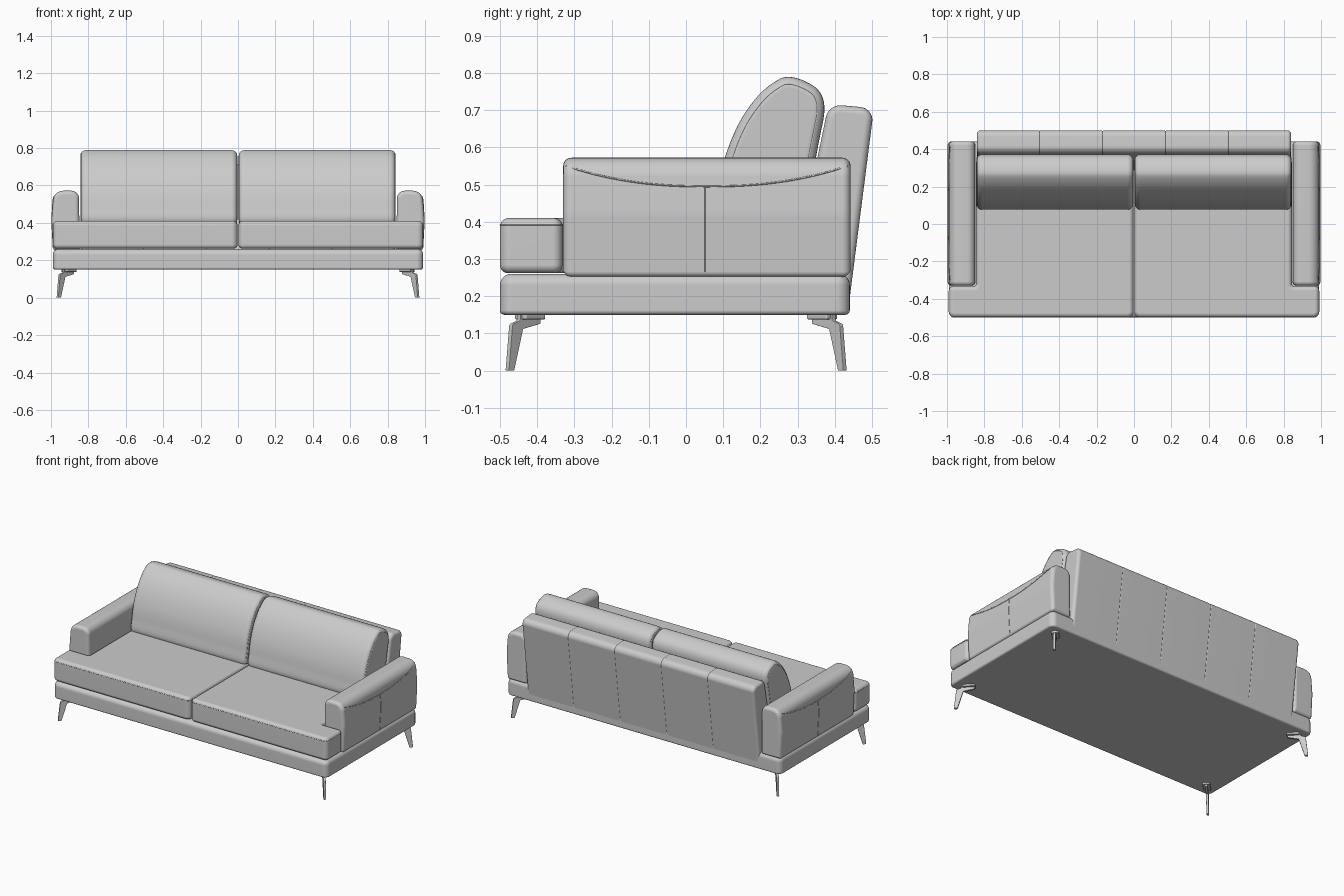
import bpy, bmesh, math
from mathutils import Vector, Matrix
from mathutils.bvhtree import BVHTree

if "Cube" in bpy.data.objects:
    bpy.data.objects.remove(bpy.data.objects["Cube"])

fabric = bpy.data.materials.new("grey")
fabric.diffuse_color = (0.6, 0.6, 0.6, 1)
fabric.use_nodes = True
fabric.node_tree.nodes["Principled BSDF"].inputs["Base Color"].default_value = fabric.diffuse_color


def round_poly(corners, seg=7):
    """Closed outline from (u, v, radius) corners."""
    out, n = [], len(corners)
    for i, (u, v, r) in enumerate(corners):
        p = Vector((u, v))
        a = (Vector(corners[i - 1][:2]) - p).normalized()
        b = (Vector(corners[(i + 1) % n][:2]) - p).normalized()
        half = a.angle(b) / 2
        t = r / math.tan(half)
        c = p + (a + b).normalized() * (r / math.sin(half))
        s, e = p + a * t - c, p + b * t - c
        sweep = s.angle(e)
        for k in range(seg + 1):
            f = k / seg
            out.append(c + (s * math.sin((1 - f) * sweep) + e * math.sin(f * sweep)) / math.sin(sweep))
    return out


def spline(pts, n=5):
    """Closed smooth outline through the points."""
    p = [Vector(q) for q in pts]
    out = []
    for i in range(len(p)):
        a, b, c, d = (p[(i + k - 1) % len(p)] for k in range(4))
        for k in range(n):
            t = k / n
            out.append(0.5 * (2 * b + (c - a) * t + (2 * a - 5 * b + 4 * c - d) * t * t
                              + (3 * b - a - 3 * c + d) * t ** 3))
    return out


def ring(profile, inset):
    """Outline moved inward by the inset."""
    n = len(profile)
    area = sum(profile[i - 1].cross(profile[i]) for i in range(n))
    sign = 1 if area > 0 else -1
    out = []
    for i, p in enumerate(profile):
        t = (profile[(i + 1) % n] - profile[i - 1]).normalized()
        out.append(p + Vector((-t.y, t.x)) * inset * sign)
    return out


PLACE = {"x": lambda p, w: (w, p.x, p.y), "y": lambda p, w: (p.x, w, p.y), "z": lambda p, w: (p.x, p.y, w)}


def finish(obj, mirror=False):
    obj.data.materials.append(fabric)
    bpy.ops.object.select_all(action='DESELECT')
    obj.select_set(True)
    bpy.context.view_layer.objects.active = obj
    bpy.ops.object.shade_smooth_by_angle(angle=math.radians(40))
    if mirror:
        obj.modifiers.new("mirror", 'MIRROR')
    obj.modifiers.new("normals", 'WEIGHTED_NORMAL').keep_sharp = True
    return obj


def prism(name, profile, axis, lo, hi, r0, r1=None, grooves=(), mirror=False, matrix=None, seg=5):
    """Extruded outline with rounded rims and optional sewn grooves."""
    r1 = r0 if r1 is None else r1
    quarter = [math.pi / 2 * k / seg for k in range(seg + 1)]
    stations = [(lo + r0 * (1 - math.cos(a)), r0 * (1 - math.sin(a))) for a in quarter]
    for g in grooves:
        stations += [(g - 0.006, 0), (g, 0.003), (g + 0.006, 0)]
    stations += [(hi - r1 * (1 - math.cos(a)), r1 * (1 - math.sin(a))) for a in reversed(quarter)]
    bm = bmesh.new()
    rings = [[bm.verts.new(PLACE[axis](p, w)) for p in ring(profile, d)] for w, d in stations]
    n = len(profile)
    for a, b in zip(rings, rings[1:]):
        for i in range(n):
            bm.faces.new((a[i - 1], a[i], b[i], b[i - 1]))
    bm.faces.new(rings[0])
    bm.faces.new(rings[-1])
    bmesh.ops.recalc_face_normals(bm, faces=bm.faces)
    if matrix:
        bm.transform(matrix)
    me = bpy.data.meshes.new(name)
    bm.to_mesh(me)
    bm.free()
    obj = bpy.data.objects.new(name, me)
    bpy.context.collection.objects.link(obj)
    return finish(obj, mirror)


def piping(name, pts, radius=0.003, closed=False):
    """Thin sewn cord on both the right and left sides."""
    for side, s in (("right", 1), ("left", -1)):
        cu = bpy.data.curves.new(f"{name}_{side}", 'CURVE')
        cu.dimensions = '3D'
        cu.bevel_depth = radius
        cu.bevel_resolution = 1
        sp = cu.splines.new('POLY')
        sp.points.add(len(pts) - 1)
        for q, (x, y, z) in zip(sp.points, pts):
            q.co = (s * x, y, z, 1)
        sp.use_cyclic_u = closed
        cu.materials.append(fabric)
        bpy.context.collection.objects.link(bpy.data.objects.new(cu.name, cu))


# Base platform
plan = round_poly([(-0.99, -0.5, 0.035), (0.99, -0.5, 0.035), (0.99, 0.44, 0.035), (-0.99, 0.44, 0.035)])
prism("base", plan, "z", 0.15, 0.26, 0.012, 0.03)

# Seat cushions, wider in front of the arms
plan = round_poly([(0.003, -0.5, 0.03), (0.99, -0.5, 0.03), (0.99, -0.332, 0.026),
                   (0.845, -0.332, 0.01), (0.845, 0.35, 0.03), (0.003, 0.35, 0.03)])
prism("seat_cushion", plan, "z", 0.262, 0.41, 0.022, 0.024, mirror=True)
piping("seat_piping", [(p.x, p.y, 0.392) for p in ring(plan, 0.002)], 0.0025, True)

# Arms with a rounded top
section = round_poly([(0.847, 0.252, 0.015), (0.988, 0.252, 0.015), (0.997, 0.42, 0.2),
                      (0.985, 0.572, 0.055), (0.85, 0.572, 0.042)])
arm = prism("arm", section, "y", -0.33, 0.442, 0.022, mirror=True)

# Sewn lines on the outside of the arms
tree = BVHTree.FromPolygons([v.co for v in arm.data.vertices], [p.vertices[:] for p in arm.data.polygons])


def on_arm(y, z):
    hit = tree.ray_cast(Vector((2, y, z)), Vector((-1, 0, 0)))[0]
    return hit if hit else Vector((0.98, y, z))


saddle = []
for k in range(33):
    t = -1 + 2 * k / 32
    saddle.append(on_arm(0.056 + 0.378 * t, 0.495 + 0.055 * abs(t) ** 2.3))
piping("arm_saddle_seam", saddle, 0.0025)
piping("arm_side_seam", [on_arm(0.052, 0.265 + 0.0115 * k) for k in range(21)], 0.002)

# Leaning backrest sewn into five panels
section = round_poly([(0.27, 0.17, 0.02), (0.436, 0.165, 0.02), (0.505, 0.705, 0.035), (0.383, 0.716, 0.04)])
prism("backrest", section, "x", -0.84, 0.84, 0.02, grooves=(-0.504, -0.168, 0.168, 0.504))

# Loose back cushions
section = spline([(0.085, 0.40), (0.088, 0.49), (0.107, 0.58), (0.145, 0.67), (0.195, 0.74), (0.245, 0.78),
                  (0.28, 0.789), (0.325, 0.775), (0.36, 0.748), (0.372, 0.70), (0.358, 0.62),
                  (0.335, 0.50), (0.315, 0.40), (0.20, 0.385)])
prism("back_cushion", section, "x", 0.004, 0.842, 0.03, mirror=True)
for x in (0.008, 0.838):
    piping("back_cushion_piping", [(x, p.x, p.y) for p in ring(section, 0.018)], 0.003, True)

# Slim bent legs set diagonally at the corners
blade = round_poly([(0.0, 0.152, 0.003), (0.0, 0.126, 0.003), (0.066, 0.112, 0.004), (0.100, 0.0, 0.003),
                    (0.121, 0.0, 0.003), (0.107, 0.125, 0.008), (0.078, 0.135, 0.004), (0.078, 0.152, 0.003)], 3)
mount = round_poly([(-0.005, -0.022, 0.005), (0.072, -0.022, 0.005), (0.072, 0.022, 0.005), (-0.005, 0.022, 0.005)], 3)
for name, y, turn in (("front", -0.395, -45), ("rear", 0.342, 45)):
    m = Matrix.Translation((0.88, y, 0)) @ Matrix.Rotation(math.radians(turn), 4, 'Z')
    prism(f"{name}_leg", blade, "y", -0.007, 0.007, 0.002, mirror=True, matrix=m, seg=2)
    prism(f"{name}_leg_mount", mount, "z", 0.138, 0.152, 0.003, mirror=True, matrix=m, seg=2)
